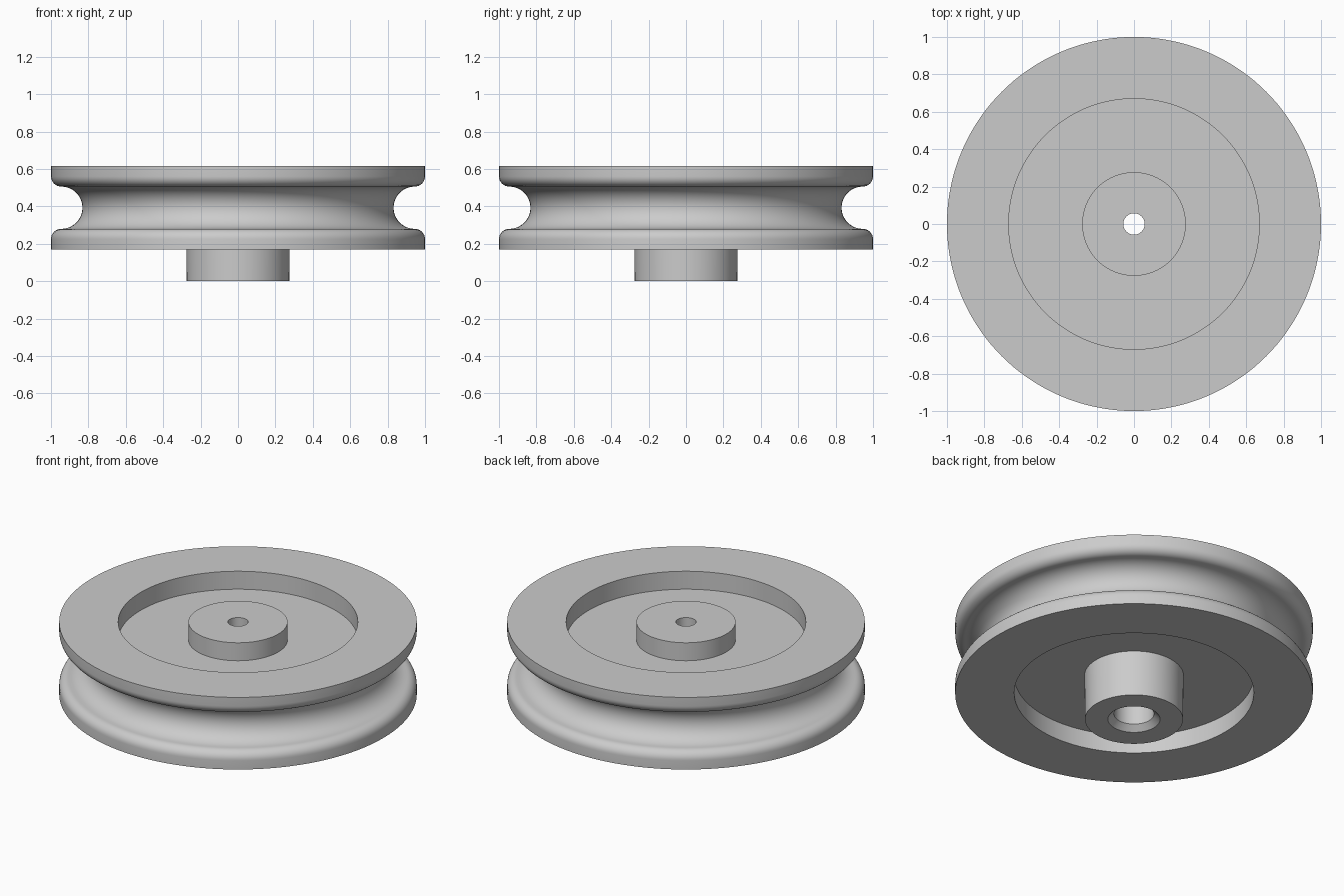
import bpy, bmesh
from math import radians, cos, sin, pi

if "Cube" in bpy.data.objects:
    bpy.data.objects.remove(bpy.data.objects["Cube"], do_unlink=True)

# Overall sizes
STEPS = 144
TOP, RIM_BOTTOM = 0.615, 0.17
MID = (TOP + RIM_BOTTOM) / 2
RECESS_DEPTH = 0.111
RECESS_R, HUB_R, HOLE_R, BORE_R = 0.67, 0.277, 0.057, 0.112
GROOVE_X, GROOVE_R, LIP_R = 0.945, 0.113, 0.055


def arc(cx, cz, r, start, end, count):
    """Points (radius, height) along an arc, angles in degrees."""
    angles = [radians(start + (end - start) * i / count) for i in range(count + 1)]
    return [(cx + r * cos(a), cz + r * sin(a)) for a in angles]


def lathe(name, profile, material):
    """Revolve a closed (radius, height) profile about the z axis."""
    bm = bmesh.new()
    verts = [bm.verts.new((r, 0, z)) for r, z in profile]
    edges = [bm.edges.new((v, verts[(i + 1) % len(verts)])) for i, v in enumerate(verts)]
    bmesh.ops.spin(bm, geom=verts + edges, cent=(0, 0, 0), axis=(0, 0, 1),
                   angle=2 * pi, steps=STEPS, use_merge=True)
    bmesh.ops.remove_doubles(bm, verts=bm.verts, dist=0.0001)
    bmesh.ops.recalc_face_normals(bm, faces=bm.faces)
    mesh = bpy.data.meshes.new(name)
    bm.to_mesh(mesh)
    bm.free()
    mesh.materials.append(material)
    obj = bpy.data.objects.new(name, mesh)
    bpy.context.collection.objects.link(obj)
    bpy.ops.object.select_all(action='DESELECT')
    obj.select_set(True)
    bpy.context.view_layer.objects.active = obj
    bpy.ops.object.shade_smooth_by_angle(angle=radians(30))
    return obj


# Plain grey
grey = bpy.data.materials.new("grey")
grey.use_nodes = True
colour = (0.6, 0.6, 0.6, 1)
grey.diffuse_color = colour
grey.node_tree.nodes["Principled BSDF"].inputs["Base Color"].default_value = colour

# Upper face: hub top, recess, rim
upper_face = [(HOLE_R, TOP), (HUB_R, TOP), (HUB_R, TOP - RECESS_DEPTH),
              (RECESS_R, TOP - RECESS_DEPTH), (RECESS_R, TOP), (1, TOP)]

# Rope groove with a rounded lip on each side
lip = MID + GROOVE_R + LIP_R
groove = (arc(GROOVE_X, lip, LIP_R, 0, -90, 8)
          + arc(GROOVE_X, MID, GROOVE_R, 90, 270, 24)[1:-1]
          + arc(GROOVE_X, 2 * MID - lip, LIP_R, 90, 0, 8))

# Lower face: rim, recess, long hub
floor = RIM_BOTTOM + RECESS_DEPTH
lower_face = [(1, RIM_BOTTOM), (RECESS_R, RIM_BOTTOM), (RECESS_R, floor),
              (HUB_R, floor), (HUB_R - 0.003, 0)]

# Stepped bore with a countersunk mouth
bore = [(BORE_R + 0.034, 0), (BORE_R, 0.034), (BORE_R, 0.5), (HOLE_R, 0.5)]

lathe("pulley_wheel", upper_face + groove + lower_face + bore, grey)
